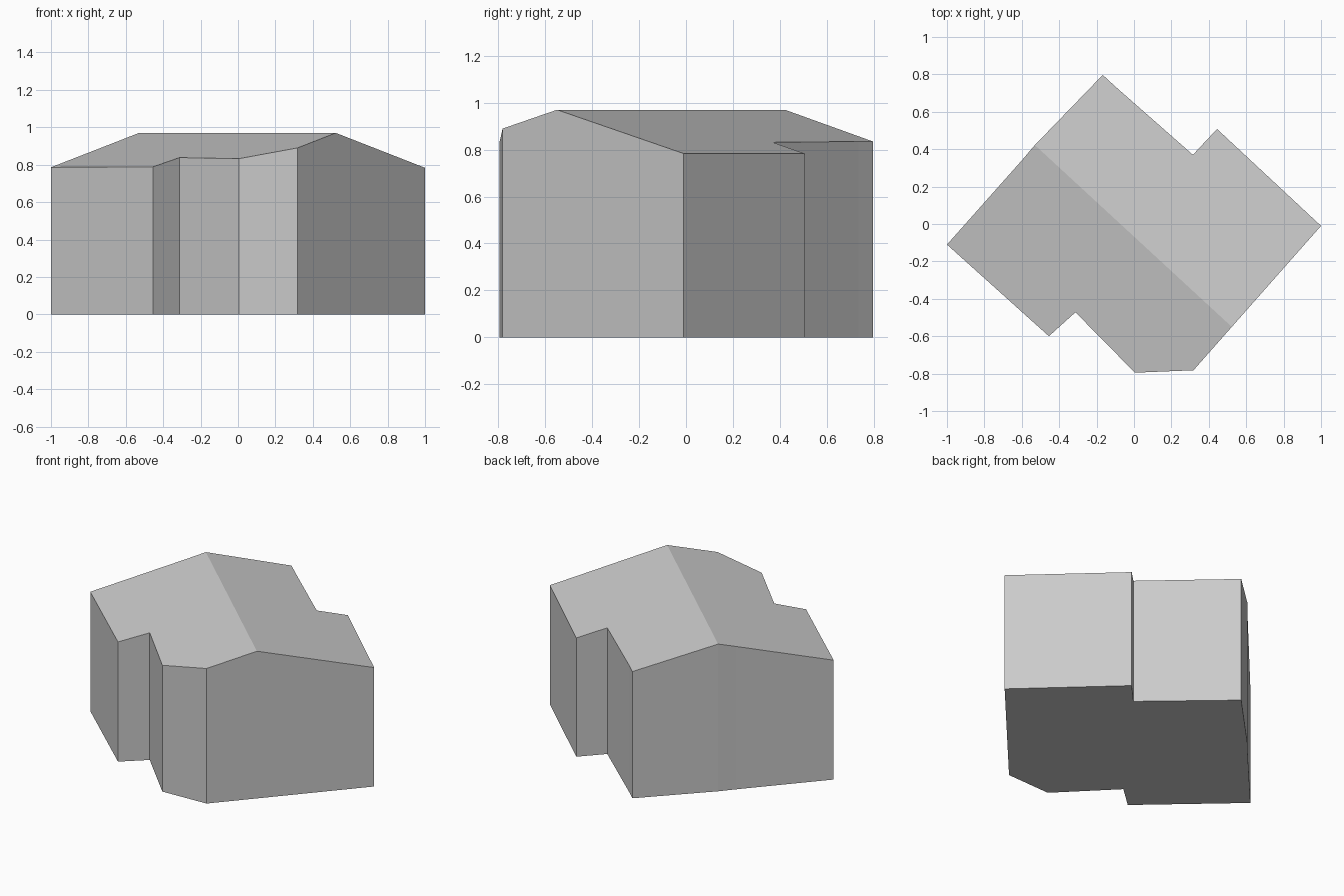
import bpy
import bmesh
from mathutils import Vector

cube = bpy.data.objects.get("Cube")
if cube:
    bpy.data.objects.remove(cube, do_unlink=True)

# Plaster material
grey = bpy.data.materials.new("light grey")
grey.use_nodes = True
colour = (0.6, 0.6, 0.6, 1)
grey.diffuse_color = colour
grey.node_tree.nodes["Principled BSDF"].inputs["Base Color"].default_value = colour

# Footprint on each side of the ridge, counter-clockwise
RIDGE_FRONT = Vector((0.523, -0.55))
RIDGE_BACK = Vector((-0.53, 0.422))
RIDGE_HEIGHT = 0.97
ROOF_SLOPE = 0.259
right_side = [(-0.6, 0.34), (-1, -0.11), (-0.455, -0.6), (-0.313, -0.472),
              (0.005, -0.795), (0.318, -0.782)]
left_side = [(1, -0.01), (0.444, 0.508), (0.315, 0.37), (-0.1, 0.735), (-0.167, 0.797)]

ridge_normal = (RIDGE_FRONT - RIDGE_BACK).orthogonal().normalized()


def roof_height(point):
    """Height falls evenly with distance from the ridge."""
    distance = abs((Vector(point) - RIDGE_BACK).dot(ridge_normal))
    return RIDGE_HEIGHT - ROOF_SLOPE * distance


# House body: floor, walls and two roof slopes
outline = [RIDGE_BACK, *right_side, RIDGE_FRONT, *left_side]
bm = bmesh.new()
base = [bm.verts.new((p[0], p[1], 0)) for p in outline]
top = [bm.verts.new((p[0], p[1], roof_height(p))) for p in outline]
bm.faces.new(base[::-1])
count = len(outline)
for i in range(count):
    j = (i + 1) % count
    bm.faces.new((base[i], base[j], top[j], top[i]))
front = len(right_side) + 1
bm.faces.new(top[:front + 1])
bm.faces.new(top[front:] + top[:1])
bmesh.ops.recalc_face_normals(bm, faces=bm.faces)

mesh = bpy.data.meshes.new("house_body")
bm.to_mesh(mesh)
bm.free()
mesh.materials.append(grey)
house = bpy.data.objects.new("house_body", mesh)
bpy.context.collection.objects.link(house)
